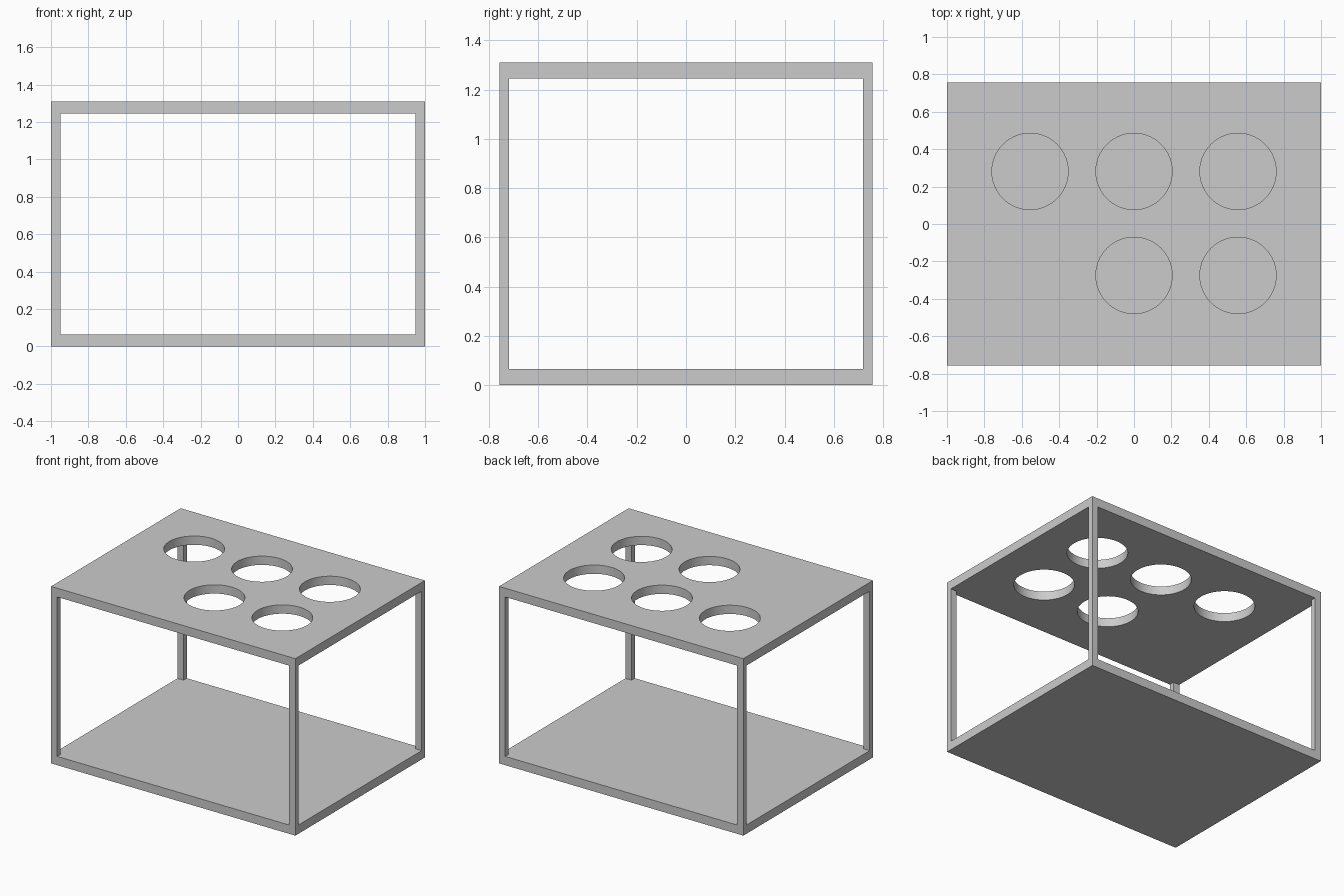
import bpy
import math

cube = bpy.data.objects.get("Cube")
if cube:
    bpy.data.objects.remove(cube, do_unlink=True)

# Single flat grey
grey = bpy.data.materials.new("plain_grey")
grey.use_nodes = True
colour = (0.6, 0.6, 0.6, 1.0)
grey.diffuse_color = colour
grey.node_tree.nodes["Principled BSDF"].inputs["Base Color"].default_value = colour

WIDTH, DEPTH, HEIGHT = 2.0, 1.515, 1.31
SLAB = 0.065
POST_X, POST_Y = 0.05, 0.038


def box(name, size, centre):
    bpy.ops.mesh.primitive_cube_add(size=1, location=centre)
    obj = bpy.context.object
    obj.name = name
    obj.scale = size
    bpy.ops.object.transform_apply(location=False, rotation=False, scale=True)
    obj.data.materials.append(grey)
    return obj


# Base and top panels
box("base_panel", (WIDTH, DEPTH, SLAB), (0, 0, SLAB / 2))
top = box("top_panel", (WIDTH, DEPTH, SLAB), (0, 0, HEIGHT - SLAB / 2))

# Corner posts between the panels
for side, sx in (("right", -1), ("left", 1)):
    for end, sy in (("front", -1), ("back", 1)):
        box(f"{end}_{side}_post", (POST_X, POST_Y, HEIGHT - 2 * SLAB),
            (sx * (WIDTH - POST_X) / 2, sy * (DEPTH - POST_Y) / 2, HEIGHT / 2))

# Round holes through the top: three at the back, two at the front
PITCH, RADIUS = 0.556, 0.204
for column, row in ((-1, 1), (0, 1), (1, 1), (0, -1), (1, -1)):
    bpy.ops.mesh.primitive_cylinder_add(
        vertices=64, radius=RADIUS, depth=SLAB * 3,
        location=(column * PITCH, row * PITCH / 2 + 0.003, HEIGHT - SLAB / 2))
    cutter = bpy.context.object
    cutter.name = "hole_cutter"
    cutter.hide_render = True
    cutter.data.materials.append(grey)
    cut = top.modifiers.new("hole", "BOOLEAN")
    cut.operation = "DIFFERENCE"
    cut.solver = "EXACT"
    cut.object = cutter
    bpy.ops.object.select_all(action="DESELECT")
    top.select_set(True)
    bpy.context.view_layer.objects.active = top
    bpy.ops.object.modifier_apply(modifier=cut.name)
    bpy.data.objects.remove(cutter, do_unlink=True)

# Smooth hole walls, crisp rims
bpy.ops.object.shade_smooth_by_angle(angle=math.radians(30))
